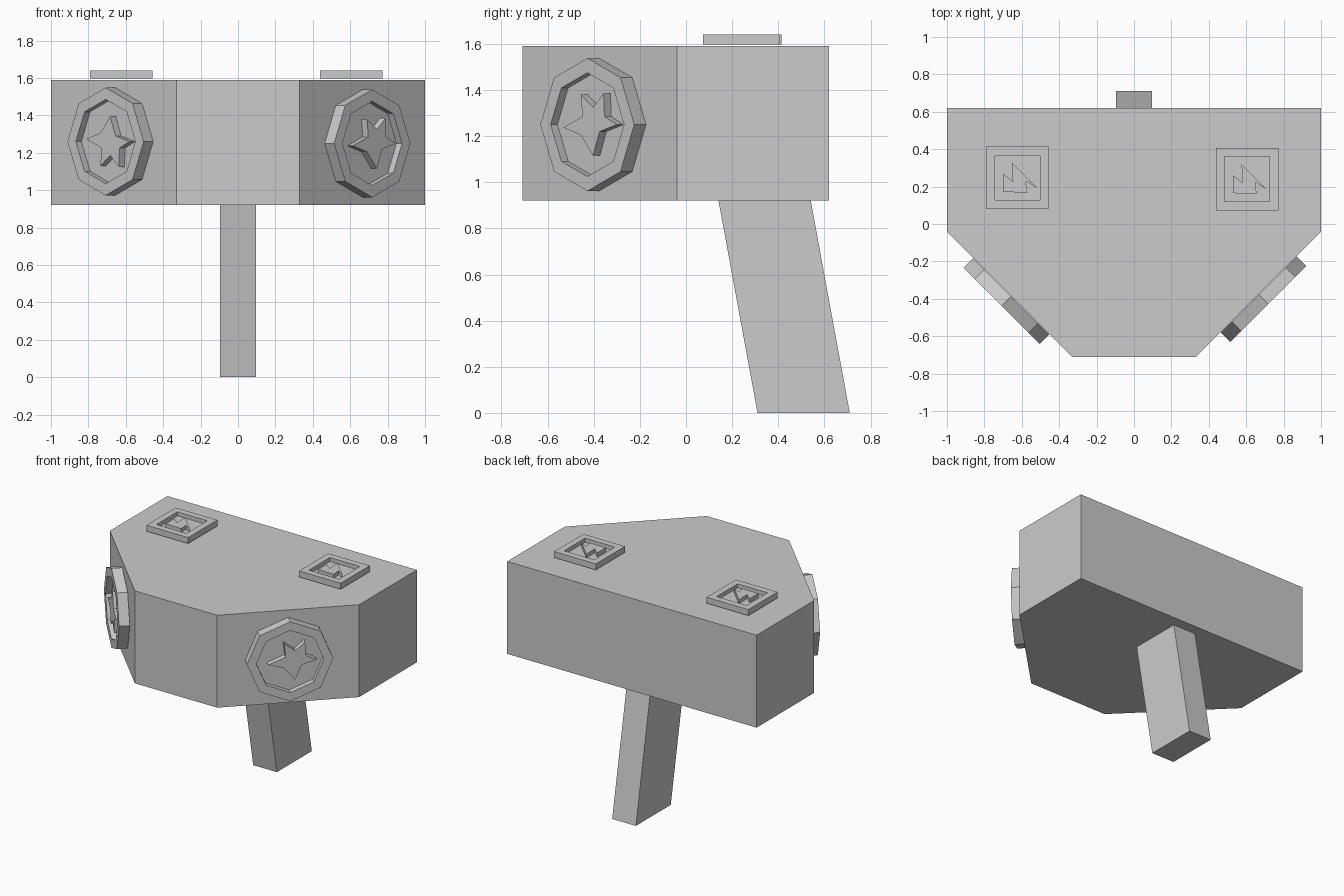
import bpy, bmesh
from math import cos, sin, pi, sqrt
from mathutils import Matrix, Vector

if "Cube" in bpy.data.objects:
    bpy.data.objects.remove(bpy.data.objects["Cube"])


def finish(name, bm, matrix):
    bmesh.ops.recalc_face_normals(bm, faces=bm.faces)
    me = bpy.data.meshes.new(name)
    bm.to_mesh(me)
    bm.free()
    ob = bpy.data.objects.new(name, me)
    ob.matrix_world = matrix
    bpy.context.collection.objects.link(ob)
    return ob


def loops(name, rings, matrix=Matrix()):
    """Skin a stack of (outline, height) loops and cap both ends."""
    bm = bmesh.new()
    vs = [[bm.verts.new((x, y, h)) for x, y in pts] for pts, h in rings]
    n = len(vs[0])
    for a, b in zip(vs, vs[1:]):
        for i in range(n):
            j = (i + 1) % n
            bm.faces.new((a[i], a[j], b[j], b[i]))
    bm.faces.new(vs[0])
    bm.faces.new(vs[-1])
    return finish(name, bm, matrix)


def prism(name, pts, h0, h1, matrix=Matrix()):
    return loops(name, [(pts, h0), (pts, h1)], matrix)


def polygon(n, r, start=0.0):
    return [(r * cos(start + 2 * pi * i / n), r * sin(start + 2 * pi * i / n)) for i in range(n)]


def dish(name, outer, inner, base, floor, top, matrix):
    """Raised badge with a recessed centre."""
    return loops(name, [(outer, base), (outer, top), (inner, top), (inner, floor)], matrix)


def frame(u, v, origin):
    u, v = Vector(u).normalized(), Vector(v).normalized()
    m = Matrix((u, v, u.cross(v))).transposed().to_4x4()
    m.translation = origin
    return m


# Main body with two chamfered front corners
prism("body", [(-1, .62), (-1, -.04), (-.33, -.71), (.33, -.71), (1, -.04), (1, .62)], .92, 1.59)

# Slanted handle: profile in y-z, extruded along x
prism("handle", [(.31, 0), (.71, 0), (.54, .925), (.14, .925)], -.095, .095,
      frame((0, 1, 0), (0, 0, 1), (0, 0, 0)))

# Octagonal badges with raised stars on the chamfers
star = [(-.04, .13), (.035, .075), (.10, .135), (.105, .035), (.18, 0),
        (.075, -.03), (.035, -.135), (-.04, -.045), (-.147, -.013), (-.03, .035)]
for side, s, origin in (("right", 1, (.667, -.377, 1.25)), ("left", -1, (-.657, -.387, 1.26))):
    m = frame((1, s, 0), (0, 0, 1), origin)
    dish(side + "_badge", polygon(8, .288), polygon(8, .225), 0, .03, .072, m)
    prism(side + "_star", [(x, y * s) for x, y in star], .03, .072, m)

# Square buttons with raised arrow shapes on the top
arrow = [(-.03, .08), (.105, -.055), (.045, -.018), (.05, -.08),
         (-.077, -.075), (-.077, .022), (-.025, -.02)]
for side, x, y in (("left", -.623, .247), ("right", .605, .24)):
    m = Matrix.Translation((x, y, 1.597))
    dish(side + "_button", polygon(4, .167 * sqrt(2), pi / 4), polygon(4, .12 * sqrt(2), pi / 4),
         0, .015, .044, m)
    prism(side + "_arrow", arrow, .015, .044, m)
